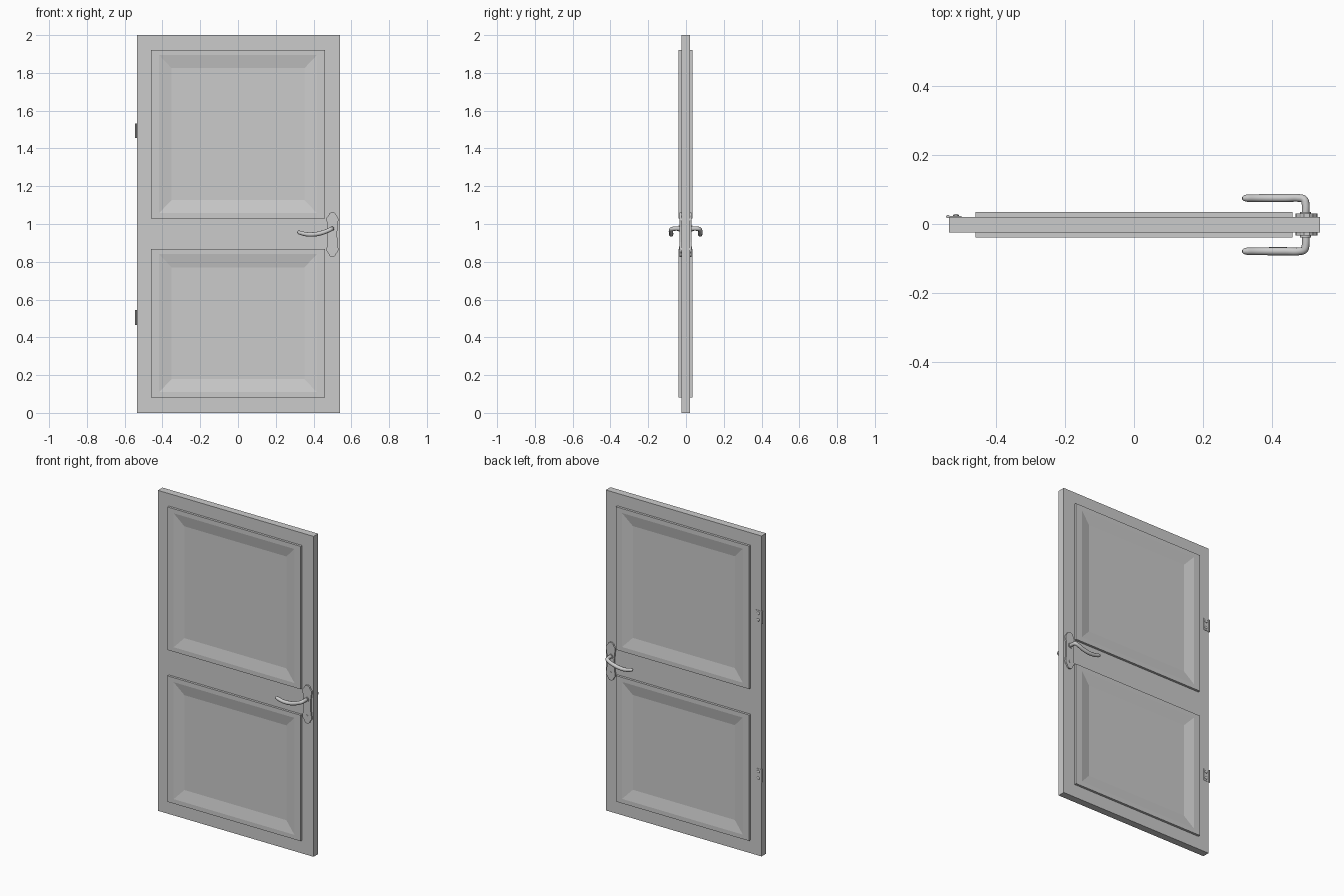
import bpy, bmesh, math
from mathutils import Matrix, Vector

if "Cube" in bpy.data.objects:
    bpy.data.objects.remove(bpy.data.objects["Cube"])

YC = -0.002  # mid plane of the door leaf


def make(name, bm, smooth=False):
    bmesh.ops.recalc_face_normals(bm, faces=bm.faces)
    me = bpy.data.meshes.new(name)
    bm.to_mesh(me)
    bm.free()
    ob = bpy.data.objects.new(name, me)
    bpy.context.collection.objects.link(ob)
    if smooth:
        shade(ob)
    return ob


def shade(ob):
    bpy.ops.object.select_all(action='DESELECT')
    ob.select_set(True)
    bpy.context.view_layer.objects.active = ob
    bpy.ops.object.shade_smooth_by_angle(angle=math.radians(35))


def box(name, x0, x1, y0, y1, z0, z1):
    bm = bmesh.new()
    bmesh.ops.create_cube(bm, size=1)
    for v in bm.verts:
        v.co = ((x0 + x1) / 2 + v.co.x * (x1 - x0),
                (y0 + y1) / 2 + v.co.y * (y1 - y0),
                (z0 + z1) / 2 + v.co.z * (z1 - z0))
    return make(name, bm)


def cylinder(name, center, r, depth, axis):
    bm = bmesh.new()
    rot = Matrix.Rotation(math.pi / 2, 4, 'X') if axis == 'Y' else Matrix()
    bmesh.ops.create_cone(bm, cap_ends=True, segments=24, radius1=r, radius2=r,
                          depth=depth, matrix=Matrix.Translation(center) @ rot)
    return make(name, bm, True)


def panel(name, s, z0, z1):
    # raised rim sloping inward to a sunken field: (inset x, inset z, distance from mid plane)
    rings = [(0, 0, 0.021), (0, 0, 0.037), (0.043, 0.028, 0.037), (0.108, 0.097, 0.0235)]
    bm = bmesh.new()
    prev = None
    for ix, iz, d in rings:
        x, a, b = 0.46 - ix, z0 + iz, z1 - iz
        ring = [bm.verts.new((px, YC + s * d, pz))
                for px, pz in ((-x, a), (x, a), (x, b), (-x, b))]
        if prev:
            for i in range(4):
                j = (i + 1) % 4
                bm.faces.new((prev[i], prev[j], ring[j], ring[i]))
        else:
            bm.faces.new(ring)
        prev = ring
    bm.faces.new(prev)
    return make(name, bm)


def handle_plate(name, s):
    # half outline of the shaped back plate: (half width, z)
    half = [(0.008, 1.062), (0.016, 1.056), (0.021, 1.045), (0.030, 1.035), (0.032, 1.022),
            (0.029, 1.008), (0.026, 0.985), (0.025, 0.945), (0.026, 0.905), (0.029, 0.882),
            (0.032, 0.868), (0.030, 0.855), (0.021, 0.845), (0.016, 0.833), (0.008, 0.826)]
    pts = half + [(-w, z) for w, z in reversed(half)]
    bm = bmesh.new()
    f = bm.faces.new([bm.verts.new((0.5 + w, YC + s * 0.022, z)) for w, z in pts])
    ext = bmesh.ops.extrude_face_region(bm, geom=[f])['geom']
    top = [v for v in ext if isinstance(v, bmesh.types.BMVert)]
    bmesh.ops.translate(bm, verts=top, vec=Vector((0, s * 0.010, 0)))
    return make(name, bm)


def lever(name, s):
    # (x, distance from mid plane, z, radius factor)
    path = [(0.497, 0.025, 0.975, 1), (0.497, 0.062, 0.975, 1), (0.493, 0.073, 0.973, 1),
            (0.481, 0.077, 0.967, 1), (0.44, 0.077, 0.952, 1.05), (0.40, 0.077, 0.945, 1.05),
            (0.36, 0.077, 0.946, 1), (0.328, 0.077, 0.954, 0.95), (0.319, 0.077, 0.957, 0.75),
            (0.314, 0.077, 0.958, 0.35)]
    cu = bpy.data.curves.new(name, 'CURVE')
    cu.dimensions = '3D'
    cu.bevel_depth = 0.0112
    cu.bevel_resolution = 4
    cu.resolution_u = 5
    cu.use_fill_caps = True
    sp = cu.splines.new('BEZIER')
    sp.bezier_points.add(len(path) - 1)
    for p, (x, d, z, r) in zip(sp.bezier_points, path):
        p.co = (x, YC + s * d, z)
        p.handle_left_type = p.handle_right_type = 'AUTO'
        p.radius = r
    ob = bpy.data.objects.new(name, cu)
    bpy.context.collection.objects.link(ob)
    bpy.ops.object.select_all(action='DESELECT')
    ob.select_set(True)
    bpy.context.view_layer.objects.active = ob
    bpy.ops.object.convert(target='MESH')
    shade(bpy.context.view_layer.objects.active)


# door leaf
box("door_leaf", -0.536, 0.539, YC - 0.0225, YC + 0.0225, 0, 2)

# panels and handles on both faces
for s, side in ((-1, "front"), (1, "back")):
    panel(side + "_lower_panel", s, 0.082, 0.868)
    panel(side + "_upper_panel", s, 1.03, 1.922)
    handle_plate(side + "_handle_plate", s)
    lever(side + "_lever", s)
    cylinder(side + "_handle_collar", (0.497, YC + s * 0.032, 0.975), 0.016, 0.01, 'Y')
    cylinder(side + "_lock_barrel", (0.5, YC + s * 0.030, 0.872), 0.008, 0.008, 'Y')

# hinges on the back left edge
for zc, pos in ((0.505, "lower"), (1.493, "upper")):
    box(pos + "_hinge_leaf", -0.538, -0.500, 0.019, 0.0225, zc - 0.038, zc + 0.038)
    cylinder(pos + "_hinge_pin", (-0.5395, 0.0215, zc), 0.0048, 0.078, 'Z')
    for dz in (-0.02, 0.02):
        bm = bmesh.new()
        bmesh.ops.create_uvsphere(bm, u_segments=16, v_segments=8, radius=0.009,
                                  matrix=Matrix.Translation((-0.516, 0.0245, zc + dz))
                                  @ Matrix.Diagonal((1, 0.5, 1, 1)))
        make(pos + "_hinge_screw", bm, True)
